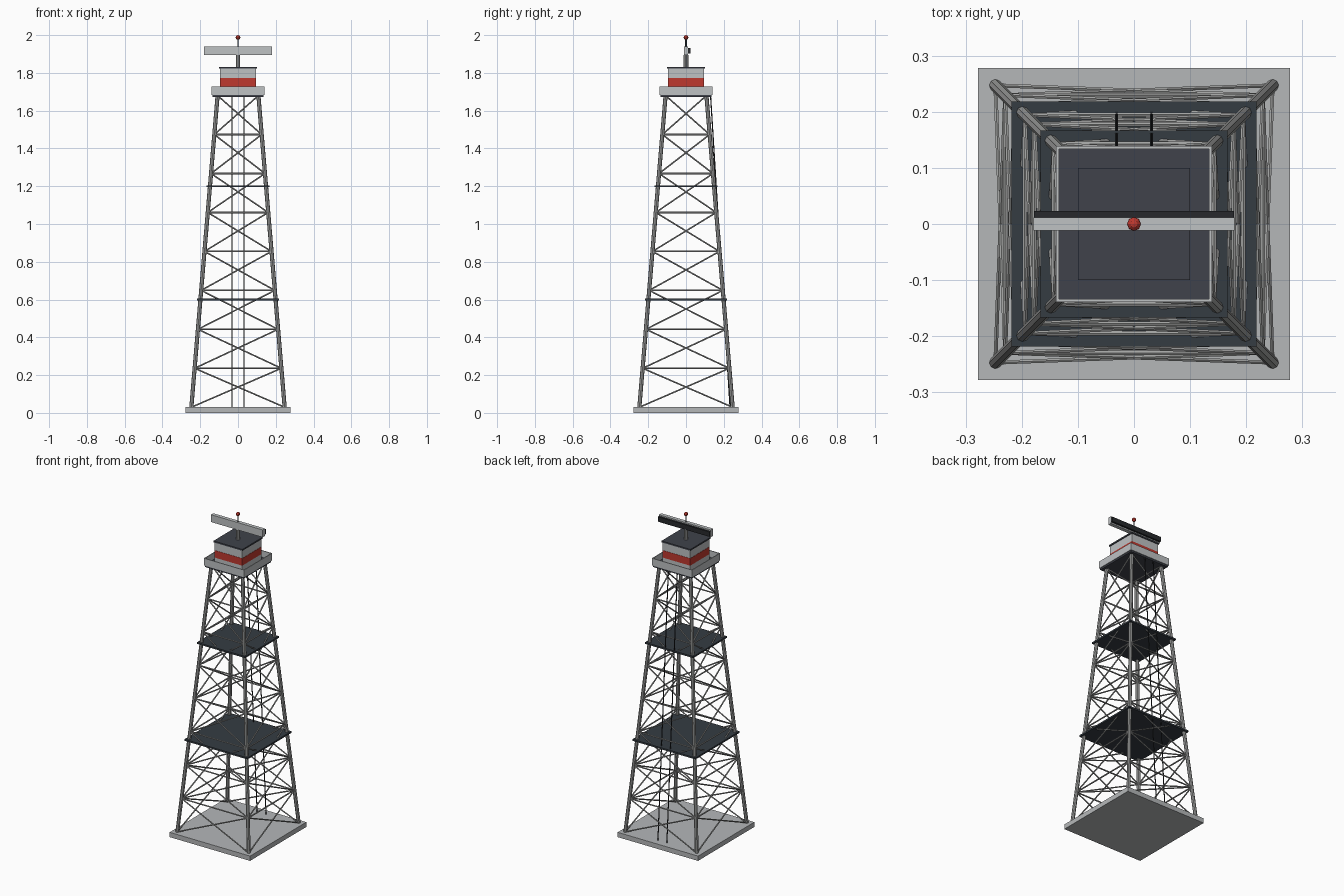
import bpy, math
from mathutils import Vector

if "Cube" in bpy.data.objects:
    bpy.data.objects.remove(bpy.data.objects["Cube"])


def material(name, r, g, b):
    m = bpy.data.materials.new(name)
    m.diffuse_color = (r, g, b, 1)
    m.use_nodes = True
    m.node_tree.nodes["Principled BSDF"].inputs["Base Color"].default_value = m.diffuse_color
    return m


CONCRETE = material("concrete grey", 0.46, 0.475, 0.485)
STEEL = material("galvanised steel", 0.36, 0.365, 0.36)
PAINT = material("pale paint", 0.52, 0.54, 0.55)
DARK = material("dark grating", 0.035, 0.045, 0.055)
ROOF = material("slate roof", 0.05, 0.055, 0.07)
BLACK = material("ladder black", 0.02, 0.022, 0.025)
RED = material("signal red", 0.52, 0.04, 0.028)


def box(name, mat, hx, hy, z0, z1, x=0, y=0):
    """Box given by half sizes, height range and centre."""
    bpy.ops.mesh.primitive_cube_add(size=1, location=(x, y, (z0 + z1) / 2))
    ob = bpy.context.object
    ob.name = name
    ob.scale = (2 * hx, 2 * hy, z1 - z0)
    ob.data.materials.append(mat)
    return ob


def rod(name, mat, a, b, radius, sides=6):
    """Straight bar between two points."""
    a, b = Vector(a), Vector(b)
    d = b - a
    bpy.ops.mesh.primitive_cylinder_add(vertices=sides, radius=radius,
                                        depth=d.length, location=(a + b) / 2)
    ob = bpy.context.object
    ob.name = name
    ob.rotation_mode = 'QUATERNION'
    ob.rotation_quaternion = d.to_track_quat('Z', 'Y')
    ob.data.materials.append(mat)
    return ob


Z0, Z1, BAYS = 0.03, 1.68, 8


def half(z):
    """Half width of the tower at a height."""
    return 0.247 + (0.108 - 0.247) * (z - Z0) / (Z1 - Z0)


def corner(i, z):
    sx, sy = ((-1, -1), (1, -1), (1, 1), (-1, 1))[i % 4]
    return (sx * half(z), sy * half(z), z)


# Foundation slab
box("foundation", CONCRETE, 0.278, 0.278, 0, Z0)

# Lattice tower: legs, level girts and cross braces
levels = [Z0 + (Z1 - Z0) * k / BAYS for k in range(BAYS + 1)]
for i in range(4):
    rod("leg", STEEL, corner(i, Z0), corner(i, Z1), 0.011, 8)
    for k, (lo, hi) in enumerate(zip(levels, levels[1:])):
        if k:
            rod("girt", STEEL, corner(i, lo), corner(i + 1, lo), 0.0045)
        rod("cross_brace", STEEL, corner(i, lo), corner(i + 1, hi), 0.004)
        rod("cross_brace", STEEL, corner(i + 1, lo), corner(i, hi), 0.004)

# Intermediate platforms
box("lower_platform", DARK, 0.218, 0.218, 0.595, 0.605)
box("upper_platform", DARK, 0.167, 0.167, 1.195, 1.205)

# Ladder rails on the back
for x in (-0.031, 0.031):
    rod("ladder_rail", BLACK, (x, 0.233, Z0), (x, 0.13, Z1), 0.003)

# Top deck with a thin parapet
box("deck_floor", ROOF, 0.135, 0.135, 1.672, 1.686)
for s in (-1, 1):
    box("parapet_side", PAINT, 0.0025, 0.139, 1.682, 1.727, x=s * 0.1365)
    box("parapet_end", PAINT, 0.134, 0.0025, 1.682, 1.727, y=s * 0.1365)

# Cabin with red band and roof
box("cabin", PAINT, 0.095, 0.095, 1.686, 1.822)
box("cabin_band", RED, 0.0965, 0.0965, 1.727, 1.772)
box("cabin_roof", ROOF, 0.1, 0.1, 1.822, 1.831)

# Radar mast and scanner bar
rod("mast", STEEL, (0, 0, 1.831), (0, 0, 1.895), 0.012, 10)
box("scanner_bar", PAINT, 0.179, 0.0115, 1.894, 1.94)
box("scanner_back", BLACK, 0.178, 0.006, 1.902, 1.932, y=0.0175)

# Beacon
rod("beacon_rod", DARK, (0, 0, 1.94), (0, 0, 1.98), 0.004)
bpy.ops.mesh.primitive_uv_sphere_add(segments=8, ring_count=6, radius=0.0125,
                                     location=(0, 0, 1.9875))
beacon = bpy.context.object
beacon.name = "beacon"
beacon.data.materials.append(RED)
